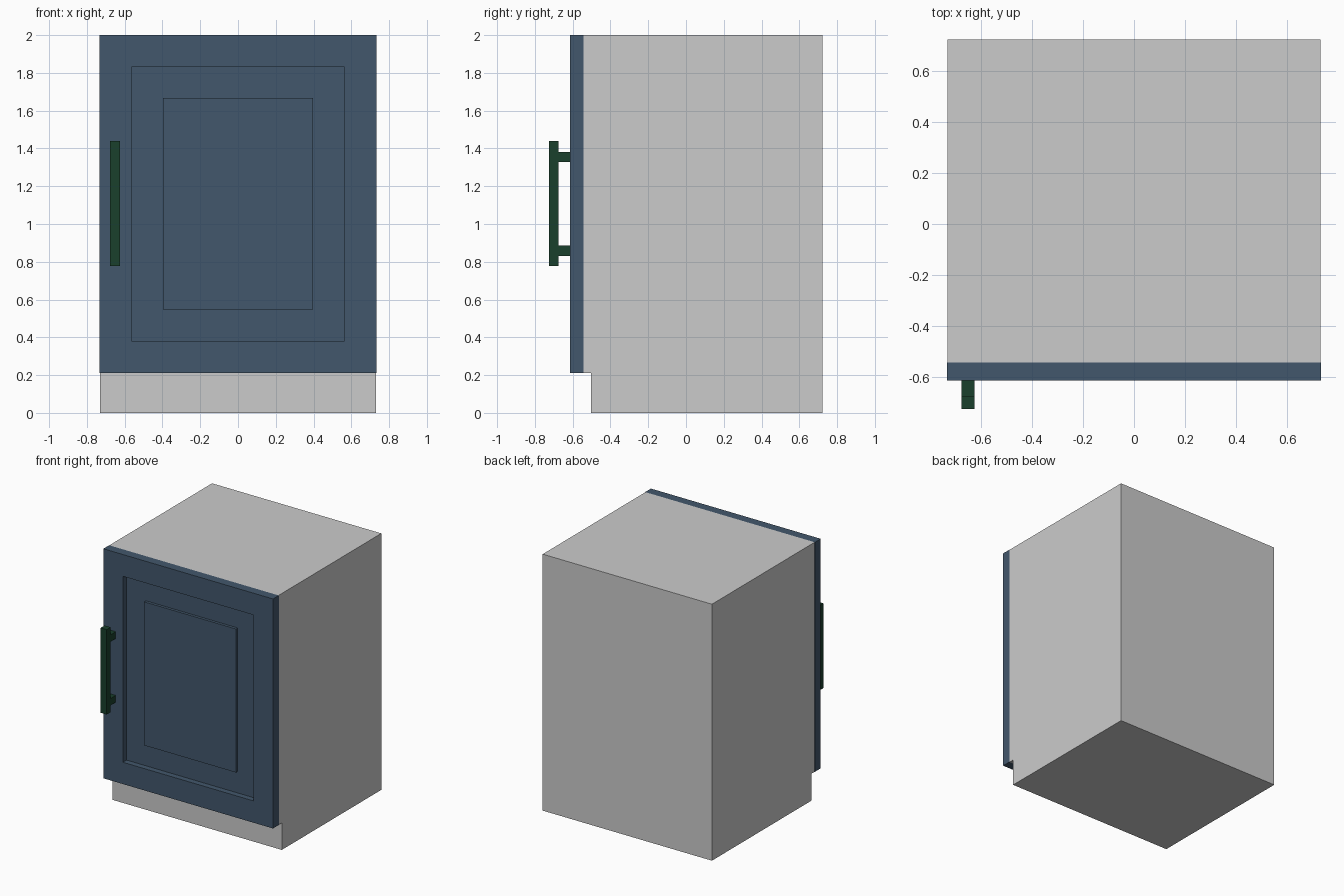
import bpy, bmesh

if "Cube" in bpy.data.objects:
    bpy.data.objects.remove(bpy.data.objects["Cube"])


def material(name, color):
    m = bpy.data.materials.new(name)
    m.diffuse_color = color
    m.use_nodes = True
    m.node_tree.nodes["Principled BSDF"].inputs["Base Color"].default_value = m.diffuse_color
    return m


def finish(name, bm, mat=None):
    bmesh.ops.recalc_face_normals(bm, faces=bm.faces)
    me = bpy.data.meshes.new(name)
    bm.to_mesh(me)
    bm.free()
    ob = bpy.data.objects.new(name, me)
    bpy.context.collection.objects.link(ob)
    if mat:
        me.materials.append(mat)
    return ob


def box(name, x, y, z, mat=None):
    bm = bmesh.new()
    bmesh.ops.create_cube(bm, size=1)
    for v in bm.verts:
        v.co = [r[0] if c < 0 else r[1] for c, r in zip(v.co, (x, y, z))]
    return finish(name, bm, mat)


blue = material("door_blue", (0.055, 0.095, 0.15, 1))
green = material("handle_green", (0.01, 0.05, 0.025, 1))

# Cabinet body: side profile with toe kick, extruded across the width
W = 0.73
profile = [(-0.503, 0), (0.723, 0), (0.723, 2), (-0.543, 2), (-0.543, 0.21), (-0.503, 0.21)]
bm = bmesh.new()
side = bm.faces.new([bm.verts.new((-W, y, z)) for y, z in profile])
ext = bmesh.ops.extrude_face_region(bm, geom=[side], use_keep_orig=True)
for v in ext["geom"]:
    if isinstance(v, bmesh.types.BMVert):
        v.co.x = W
finish("cabinet_body", bm)

# Door: nested rectangular loops give the frame, recess and raised centre panel
D0, D1, D2 = -0.614, -0.569, -0.591
loops = [  # half width, bottom, top, y
    (0.732, 0.21, 2.0, -0.543),
    (0.732, 0.21, 2.0, D0),
    (0.563, 0.38, 1.83, D0),
    (0.563, 0.38, 1.83, D1),
    (0.396, 0.548, 1.667, D1),
    (0.396, 0.548, 1.667, D2),
]
bm = bmesh.new()
rings = [[bm.verts.new(p) for p in ((-w, y, b), (w, y, b), (w, y, t), (-w, y, t))]
         for w, b, t, y in loops]
for a, b in zip(rings, rings[1:]):
    for i in range(4):
        j = (i + 1) % 4
        bm.faces.new((a[i], a[j], b[j], b[i]))
bm.faces.new(rings[0])
bm.faces.new(rings[-1])
finish("door", bm, blue)

# Handle: vertical bar on two posts
hx = (-0.677, -0.625)
box("handle_bar", hx, (-0.725, -0.676), (0.778, 1.44), green)
for name, z in (("lower", 0.858), ("upper", 1.355)):
    box(f"handle_post_{name}", hx, (-0.676, D0), (z - 0.027, z + 0.027), green)
